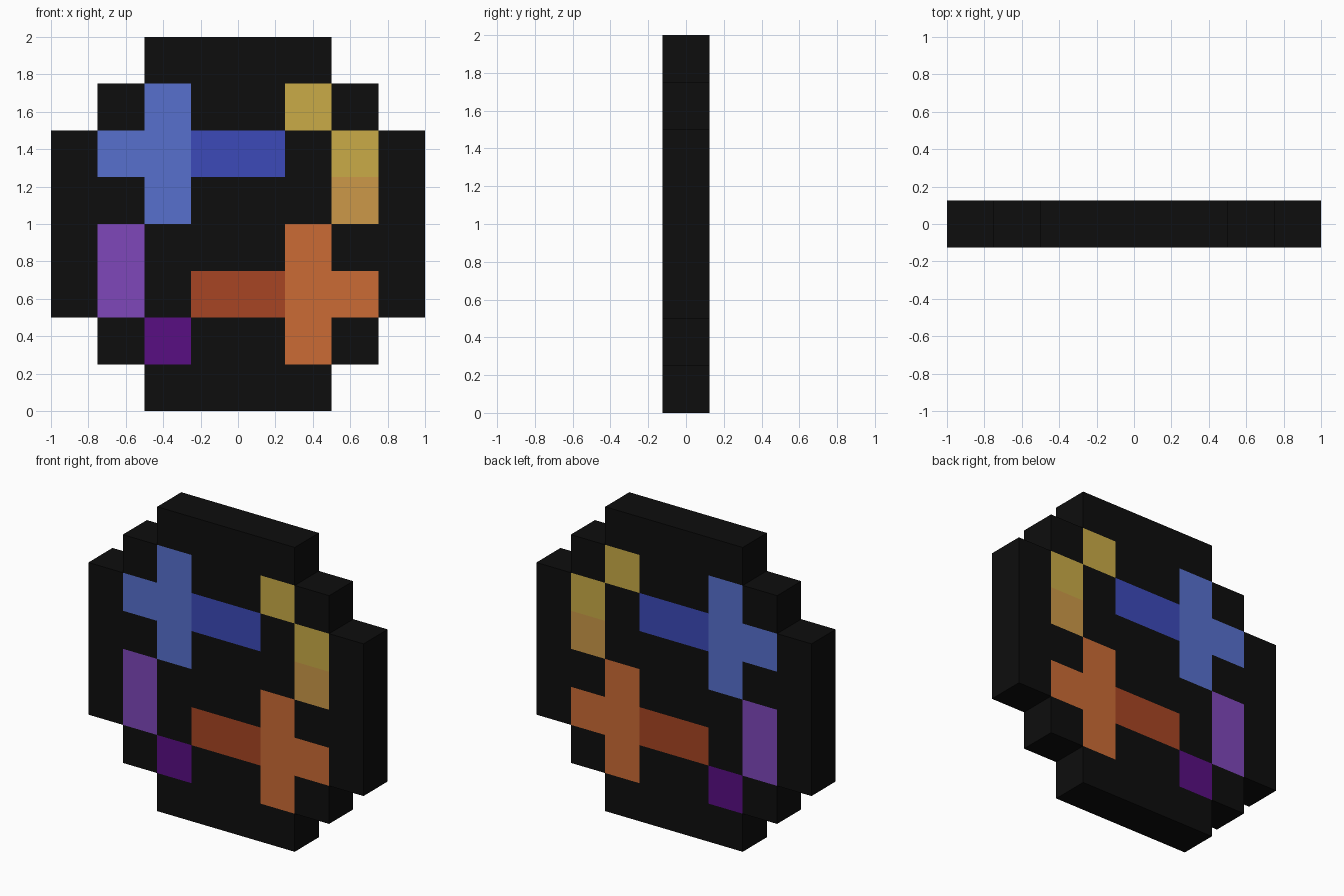
import bpy, bmesh
from mathutils import Vector

if "Cube" in bpy.data.objects:
    bpy.data.objects.remove(bpy.data.objects["Cube"])

CELL = 0.25
DEPTH = 0.25

def linear(c):
    c /= 255
    return c / 12.92 if c <= 0.04045 else ((c + 0.055) / 1.055) ** 2.4

# Pixel pattern seen from the front, top row first; dots are empty
PATTERN = ["..KKKK..",
           ".KLKKYK.",
           "KLLBBKYK",
           "KKLKKKAK",
           "KPKKKOKK",
           "KPKRROOK",
           ".KVKKOK.",
           "..KKKK.."]

# One material per colour
COLOURS = {
    "K": ("black", (13, 13, 13)),
    "L": ("light_blue", (87, 112, 206)),
    "B": ("deep_blue", (60, 74, 185)),
    "Y": ("yellow", (202, 171, 71)),
    "A": ("amber", (204, 153, 72)),
    "O": ("orange", (203, 107, 53)),
    "R": ("rust", (167, 69, 35)),
    "P": ("purple", (126, 71, 186)),
    "V": ("dark_purple", (88, 14, 130)),
}

mesh = bpy.data.meshes.new("pixel_disc")
for name, rgb in COLOURS.values():
    mat = bpy.data.materials.new(name)
    mat.diffuse_color = (*[linear(c) for c in rgb], 1)
    mat.use_nodes = True
    mat.node_tree.nodes["Principled BSDF"].inputs["Base Color"].default_value = mat.diffuse_color
    mesh.materials.append(mat)
slots = list(COLOURS)

# Front face: one square per filled pixel
bm = bmesh.new()
for row, line in enumerate(PATTERN):
    for col, key in enumerate(line):
        if key == ".":
            continue
        x, z = -1 + col * CELL, 2 - (row + 1) * CELL
        corners = [(x, z), (x + CELL, z), (x + CELL, z + CELL), (x, z + CELL)]
        face = bm.faces.new([bm.verts.new((a, -DEPTH / 2, b)) for a, b in corners])
        face.material_index = slots.index(key)
bmesh.ops.remove_doubles(bm, verts=bm.verts[:], dist=0.001)

# Thickness: the back repeats the pattern, the outer wall is black
front = bm.faces[:]
res = bmesh.ops.extrude_face_region(bm, geom=front, use_keep_orig=True)
back_verts = [g for g in res["geom"] if isinstance(g, bmesh.types.BMVert)]
bmesh.ops.translate(bm, verts=back_verts, vec=Vector((0, DEPTH, 0)))
bm.normal_update()
for f in bm.faces:
    if abs(f.normal.y) < 0.5:
        f.material_index = slots.index("K")
bmesh.ops.recalc_face_normals(bm, faces=bm.faces[:])
bm.to_mesh(mesh)
bm.free()

disc = bpy.data.objects.new("pixel_disc", mesh)
bpy.context.collection.objects.link(disc)
